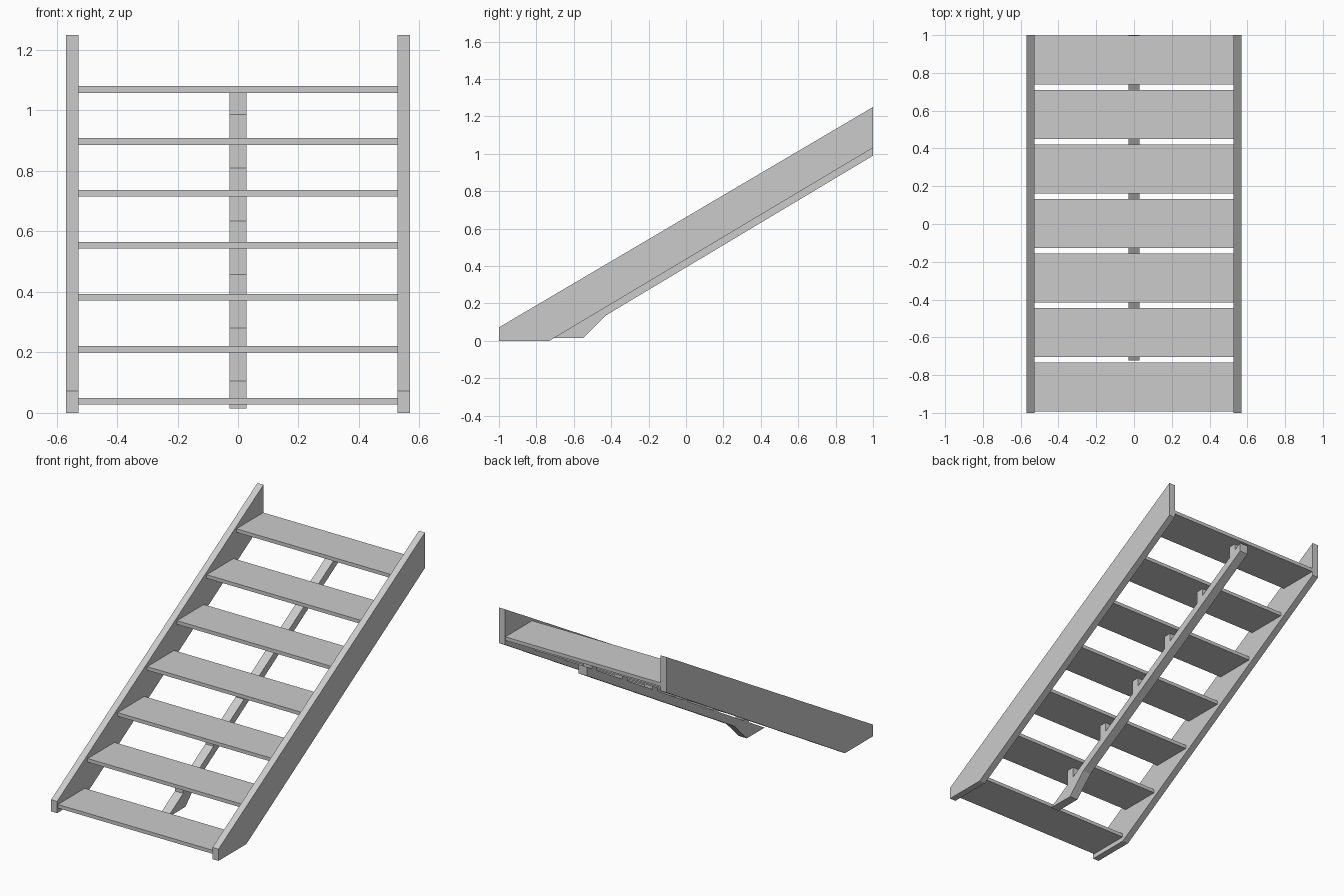
import bpy, bmesh

if "Cube" in bpy.data.objects:
    bpy.data.objects.remove(bpy.data.objects["Cube"])


def extrude_profile(name, profile, x0, x1):
    """Extrude a closed (y, z) profile from x0 to x1."""
    bm = bmesh.new()
    face = bm.faces.new([bm.verts.new((x0, y, z)) for y, z in profile])
    ext = bmesh.ops.extrude_face_region(bm, geom=[face])
    verts = [g for g in ext["geom"] if isinstance(g, bmesh.types.BMVert)]
    bmesh.ops.translate(bm, verts=verts, vec=(x1 - x0, 0, 0))
    bmesh.ops.recalc_face_normals(bm, faces=bm.faces)
    mesh = bpy.data.meshes.new(name)
    bm.to_mesh(mesh)
    bm.free()
    obj = bpy.data.objects.new(name, mesh)
    bpy.context.collection.objects.link(obj)
    return obj


# Side stringers
side = [(-1, 0), (-0.73, 0), (1, 1.032), (1, 1.25), (-1, 0.072)]
extrude_profile("left_stringer", side, -0.568, -0.527)
extrude_profile("right_stringer", side, 0.527, 0.568)

# Treads
STEPS, RUN, RISE = 7, 0.2883, 0.1717
for i in range(STEPS):
    y, z = -0.992 + i * RUN, 0.028 + i * RISE
    extrude_profile(f"tread_{i + 1}",
                    [(y, z), (y + 0.26, z), (y + 0.26, z + 0.022), (y, z + 0.022)],
                    -0.527, 0.527)

# Central support beam with a flat foot
SLOPE = 0.598
HALF = 0.028


def beam_top(y):
    return 0.015 + (y + 0.722) * SLOPE


extrude_profile("centre_beam",
                [(-0.722, 0.015), (-0.55, 0.015), (-0.43, 0.135),
                 (1, 0.99), (1, beam_top(1))], -HALF, HALF)

# Short posts carrying the upper treads on the beam
for i in range(1, STEPS):
    y = -0.571 + (i - 1) * 0.2946
    top = 0.028 + i * RISE
    extrude_profile(f"tread_post_{i + 1}",
                    [(y, beam_top(y)), (y + 0.05, beam_top(y + 0.05)),
                     (y + 0.05, top), (y, top)], -HALF, HALF)
